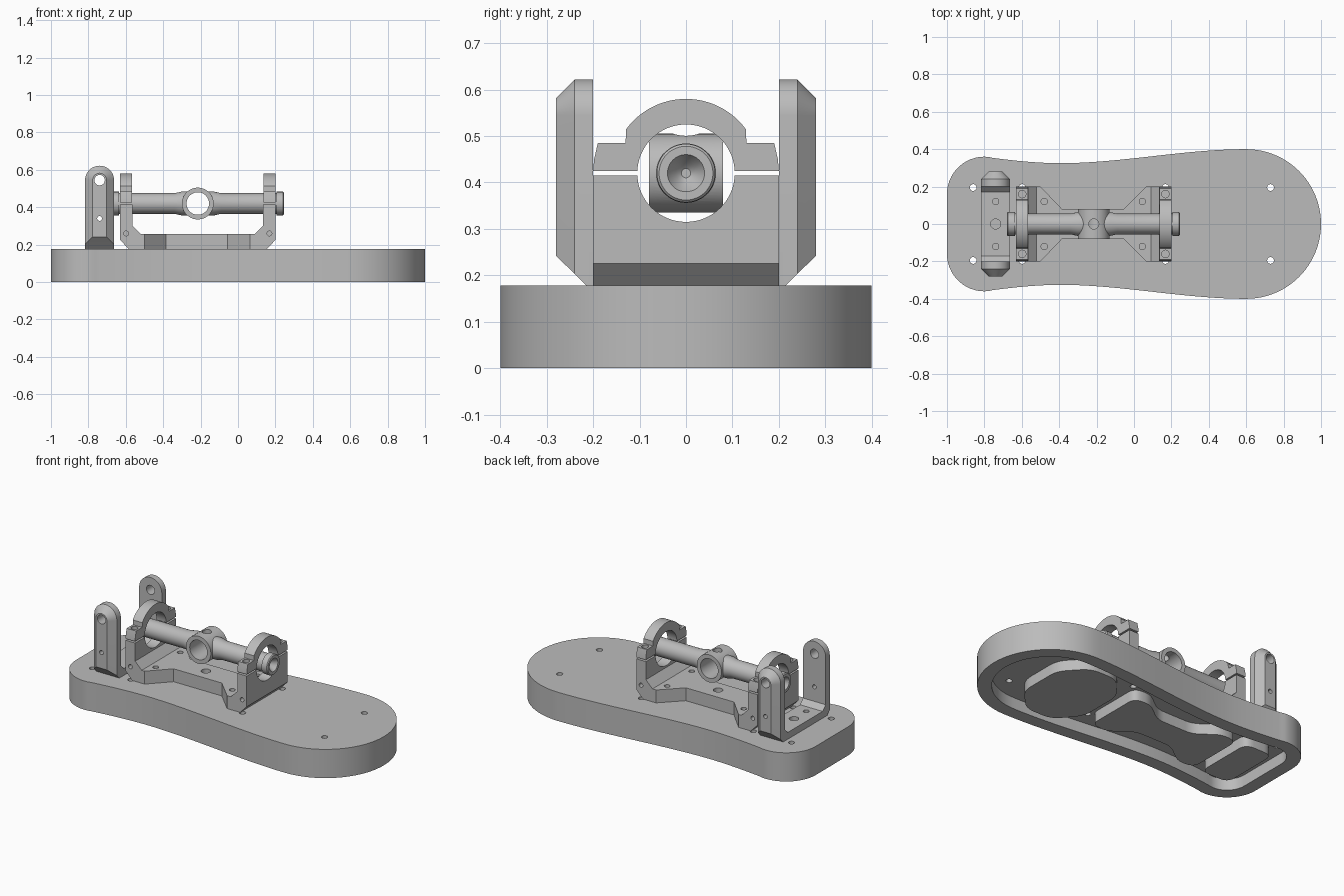
import bpy, bmesh, math
from mathutils import Vector

cube = bpy.data.objects.get("Cube")
if cube:
    bpy.data.objects.remove(cube, do_unlink=True)

# One material for the whole machined part
metal = bpy.data.materials.new("machined grey")
metal.use_nodes = True
grey = (0.5, 0.5, 0.5, 1)
metal.diffuse_color = grey
metal.node_tree.nodes["Principled BSDF"].inputs["Base Color"].default_value = grey


def place(axis, p, d):
    """2D point p at distance d along the axis."""
    return {"X": (d, p[0], p[1]), "Y": (p[0], d, p[1]), "Z": (p[0], p[1], d)}[axis]


def loft(name, axis, rings):
    """Closed solid through (distance, outline) rings of equal length."""
    bm = bmesh.new()
    loops = [[bm.verts.new(place(axis, p, d)) for p in pts] for d, pts in rings]
    n = len(loops[0])
    for a, b in zip(loops, loops[1:]):
        for i in range(n):
            j = (i + 1) % n
            bm.faces.new((a[i], a[j], b[j], b[i]))
    bm.faces.new(loops[0])
    bm.faces.new(loops[-1])
    bmesh.ops.recalc_face_normals(bm, faces=bm.faces)
    mesh = bpy.data.meshes.new(name)
    bm.to_mesh(mesh)
    bm.free()
    mesh.materials.append(metal)
    obj = bpy.data.objects.new(name, mesh)
    bpy.context.collection.objects.link(obj)
    return obj


def prism(name, axis, pts, lo, hi):
    return loft(name, axis, [(lo, pts), (hi, pts)])


def arc(cx, cy, r, start, end, n):
    angles = [math.radians(start + (end - start) * i / n) for i in range(n + 1)]
    return [(cx + r * math.cos(a), cy + r * math.sin(a)) for a in angles]


def cylinder(name, axis, centre, r, lo, hi, n=40):
    return prism(name, axis, arc(*centre, r, 0, 360, n)[:-1], lo, hi)


def boolean(obj, tool, operation="DIFFERENCE"):
    mod = obj.modifiers.new("boolean", "BOOLEAN")
    mod.operation, mod.solver, mod.object = operation, "EXACT", tool
    bpy.context.view_layer.objects.active = obj
    bpy.ops.object.modifier_apply(modifier=mod.name)
    bpy.data.objects.remove(tool, do_unlink=True)


def drill(obj, axis, centre, r, lo, hi):
    boolean(obj, cylinder("drill", axis, centre, r, lo, hi, 24))


def rounded(pts, r, n=6):
    """Polygon with each corner replaced by a small curve."""
    out = []
    for i, p in enumerate(pts):
        p, a, b = Vector(p), Vector(pts[i - 1]), Vector(pts[(i + 1) % len(pts)])
        s, e = p + (a - p).normalized() * r, p + (b - p).normalized() * r
        for k in range(n + 1):
            t = k / n
            out.append(tuple(s * (1 - t) ** 2 + p * 2 * t * (1 - t) + e * t * t))
    return out


def mirrored(half):
    """Mirror an open half outline across the x axis."""
    return half + [(x, -y) for x, y in reversed(half) if y > 1e-6]


# Footprint of the base: square-ish narrow end, waist, round wide end
def side(x):
    if x < -0.4:
        return 0.325 + 0.035 * ((-0.4 - x) / 0.4) ** 1.7
    t = x + 0.4
    return 0.325 + 0.075 * t * t * (3 - 2 * t)


def footprint(inset):
    half = arc(-0.8, 0.16, 0.2 - inset, 180, 84, 14)
    half += [(x / 50, side(x / 50) - inset) for x in range(-38, 30)]
    half += arc(0.6, 0, 0.4 - inset, 90, 0, 24)
    return mirrored(half)


TOP, FLOOR, AXLE = 0.178, 0.07, 0.42
POSTS = (-0.598, 0.168)

# Base with hollow underside
base = prism("base", "Z", footprint(0), 0, TOP)
boolean(base, prism("recess", "Z", footprint(0.08), -0.1, FLOOR))
for x in (-0.86, POSTS[0], POSTS[1], 0.73):
    for y in (-0.195, 0.195):
        drill(base, "Z", (x, y), 0.018, -0.1, 0.3)

# Pads under the base
wide = mirrored([(0.24, 0.14), (0.36, 0.28), (0.54, 0.28), (0.67, 0.14)])
bow = mirrored([(-0.58, 0.18), (-0.47, 0.19), (-0.34, 0.09), (-0.09, 0.09),
                (0.04, 0.19), (0.15, 0.18)])
narrow = mirrored([(-0.83, 0.19), (-0.64, 0.19)])
for name, pts, r in (("wide_pad", wide, 0.06), ("bow_pad", bow, 0.05),
                     ("narrow_pad", narrow, 0.06)):
    prism(name, "Z", rounded(pts, r), 0.005, FLOOR + 0.01)

# Yoke: foot plate with two chamfered uprights
YX, YR = -0.74, 0.0775
foot = prism("yoke_foot", "X", [(-0.21, TOP), (0.21, TOP), (0.21, 0.25), (0.2, 0.25),
             (0.17, 0.22), (-0.17, 0.22), (-0.2, 0.25), (-0.21, 0.25)], YX - YR, YX + YR)
for y, r in ((-0.12, 0.017), (0, 0.027), (0.12, 0.017)):
    drill(foot, "Z", (YX, y), r, 0.17, 0.3)


def upright_ring(r, bottom):
    return [(YX + r, bottom)] + arc(YX, 0.5445, r, 0, 180, 24) + [(YX - r, bottom)]


for s, label in ((-1, "front"), (1, "back")):
    upright = loft(label + "_yoke_upright", "Y", [
        (s * 0.2, upright_ring(YR, TOP)), (s * 0.215, upright_ring(YR, TOP)),
        (s * 0.24, upright_ring(YR, 0.203)), (s * 0.28, upright_ring(0.0375, 0.242))])
    drill(upright, "Y", (YX, 0.545), 0.028, -0.4, 0.4)
    drill(upright, "Y", (YX, 0.34), 0.013, -0.4, 0.4)

# Cradle: waisted plate with a bearing post at each end
cradle = prism("cradle", "Y", [
    (-0.585, TOP), (0.155, TOP), (0.2, 0.225), (0.2, 0.415), (0.135, 0.415),
    (0.135, 0.303), (0.09, 0.258), (-0.52, 0.258), (-0.565, 0.303),
    (-0.565, 0.415), (-0.63, 0.415), (-0.63, 0.225)], -0.2, 0.2)
for s in (-1, 1):
    boolean(cradle, prism("waist", "Z", [(-0.5, s * 0.2), (-0.385, s * 0.08), (-0.055, s * 0.08),
            (0.065, s * 0.2), (0.065, s * 0.3), (-0.5, s * 0.3)], 0.1, 0.5))
    for x in (-0.48, 0.045):
        drill(cradle, "Z", (x, s * 0.12), 0.017, 0.1, 0.3)
    for x in POSTS:
        drill(cradle, "Y", (x, 0.26), 0.013, s * 0.15, s * 0.3)
drill(cradle, "Z", (-0.22, 0), 0.027, 0.1, 0.3)
boolean(cradle, cylinder("bore", "X", (0, AXLE), 0.105, -0.9, 0.5, 64))

# Bearing caps
cap_pts = [(0.2, 0.425), (0.198, 0.45), (0.19, 0.485), (0.13, 0.485)]
cap_pts += arc(0, AXLE, 0.16, 36, 144, 32)
cap_pts += [(-0.13, 0.485), (-0.19, 0.485), (-0.198, 0.45), (-0.2, 0.425)]
for x, label in zip(POSTS, ("narrow_end", "wide_end")):
    cap = prism(label + "_cap", "X", cap_pts, x - 0.0325, x + 0.0325)
    boolean(cap, cylinder("bore", "X", (0, AXLE), 0.105, -0.9, 0.5, 64))
    for y in (-0.16, 0.16):
        drill(cap, "Z", (x, y), 0.02, 0.44, 0.6)

# Axle: turned shaft with collars and countersunk ends
turning = [(-0.64, 0.01), (-0.65, 0.022), (-0.68, 0.04), (-0.68, 0.058), (-0.675, 0.063),
           (-0.635, 0.063), (-0.635, 0.055), (-0.34, 0.055), (-0.3, 0.064), (-0.13, 0.064),
           (-0.09, 0.055), (0.205, 0.055), (0.205, 0.063), (0.24, 0.063), (0.245, 0.058),
           (0.245, 0.04), (0.215, 0.022), (0.205, 0.01)]
axle = loft("axle", "X", [(x, arc(0, AXLE, r, 0, 360, 48)[:-1]) for x, r in turning])
HUB = (-0.215, AXLE)
boolean(axle, cylinder("hub", "Y", HUB, 0.085, -0.08, 0.08, 64), "UNION")
boolean(axle, cylinder("hub_bore", "Y", HUB, 0.06, -0.2, 0.2, 64))
drill(axle, "Z", (HUB[0], 0), 0.027, AXLE, 0.6)

# Smooth the curved walls, keep machined edges crisp
bpy.ops.object.select_all(action="DESELECT")
for obj in bpy.context.collection.objects:
    if obj.type == "MESH" and metal.name in obj.data.materials:
        obj.select_set(True)
        bpy.context.view_layer.objects.active = obj
bpy.ops.object.shade_smooth_by_angle(angle=math.radians(28))
